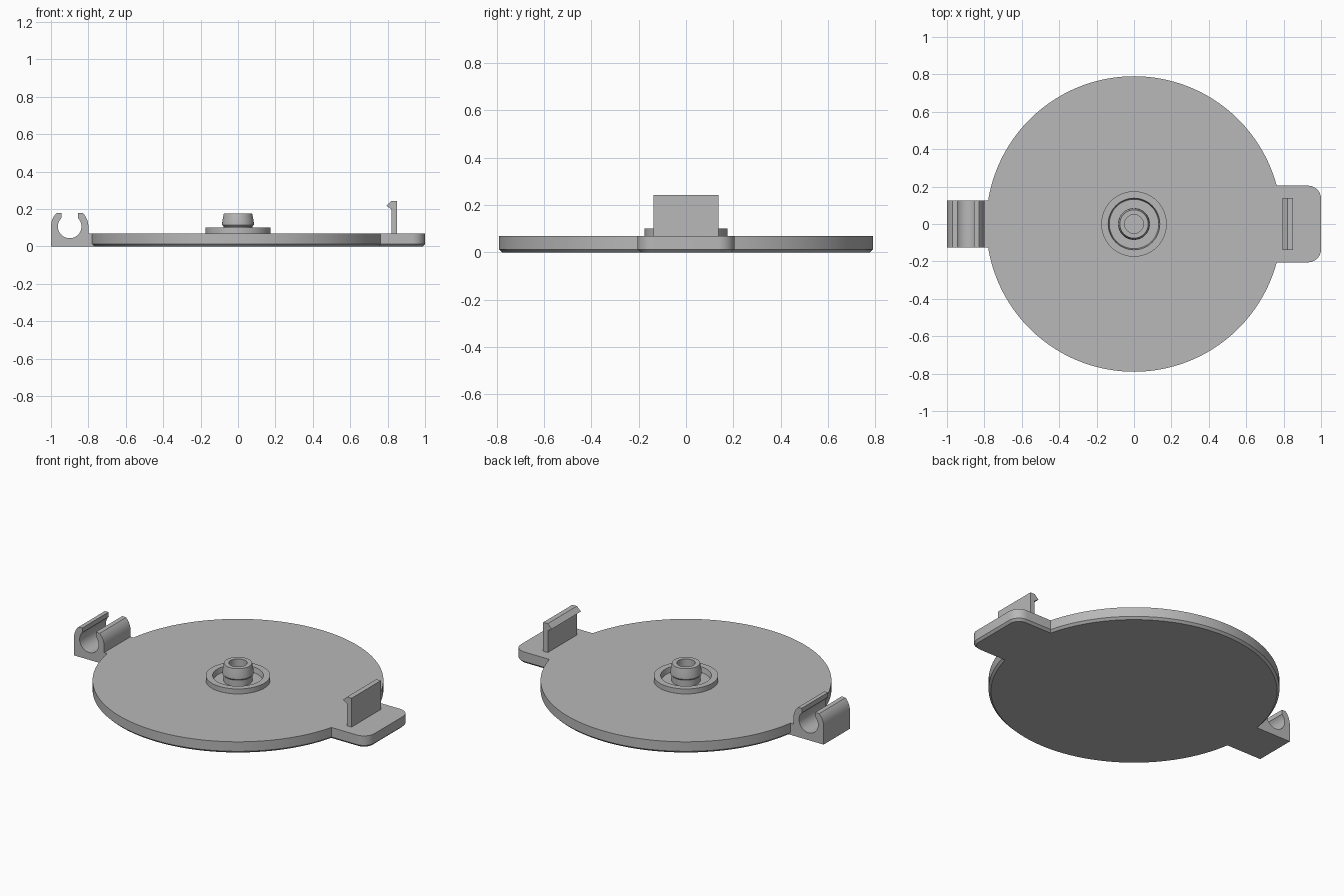
import bpy, bmesh
from math import sin, cos, pi, asin, radians

cube = bpy.data.objects.get("Cube")
if cube:
    bpy.data.objects.remove(cube, do_unlink=True)

grey = bpy.data.materials.new("plain grey")
grey.use_nodes = True
grey.diffuse_color = (0.48, 0.48, 0.48, 1)
grey.node_tree.nodes["Principled BSDF"].inputs["Base Color"].default_value = grey.diffuse_color


def arc(cx, cy, r, start, end, steps):
    """Points along an arc, angles in degrees."""
    angles = [radians(start + (end - start) * i / steps) for i in range(steps + 1)]
    return [(cx + r * cos(a), cy + r * sin(a)) for a in angles]


def finish(name, bm):
    bmesh.ops.recalc_face_normals(bm, faces=bm.faces)
    mesh = bpy.data.meshes.new(name)
    bm.to_mesh(mesh)
    bm.free()
    mesh.materials.append(grey)
    obj = bpy.data.objects.new(name, mesh)
    bpy.context.collection.objects.link(obj)
    bpy.ops.object.select_all(action='DESELECT')
    obj.select_set(True)
    bpy.context.view_layer.objects.active = obj
    bpy.ops.object.shade_smooth_by_angle(angle=radians(30))
    return obj


def extrude(name, points, offset, chamfer=0):
    """Extrude a closed outline of 3D points; optionally chamfer the first cap."""
    bm = bmesh.new()
    base = bm.faces.new([bm.verts.new(p) for p in points])
    rim = list(base.edges)
    new = bmesh.ops.extrude_face_region(bm, geom=[base], use_keep_orig=True)["geom"]
    bmesh.ops.translate(bm, vec=offset, verts=[v for v in new if isinstance(v, bmesh.types.BMVert)])
    bmesh.ops.recalc_face_normals(bm, faces=bm.faces)
    if chamfer:
        bmesh.ops.bevel(bm, geom=rim, offset=chamfer, segments=1, affect='EDGES')
    return finish(name, bm)


def across(name, profile, half_width):
    """Extrude an x-z profile symmetrically along y."""
    return extrude(name, [(x, -half_width, z) for x, z in profile], (0, 2 * half_width, 0))


def lathe(name, profile, steps=64):
    """Spin a closed r-z profile around the z axis."""
    bm = bmesh.new()
    rings = [[bm.verts.new((r * cos(2 * pi * i / steps), r * sin(2 * pi * i / steps), z))
              for r, z in profile] for i in range(steps)]
    n = len(profile)
    for i in range(steps):
        a, b = rings[i], rings[(i + 1) % steps]
        for j in range(n):
            k = (j + 1) % n
            bm.faces.new((a[j], b[j], b[k], a[k]))
    return finish(name, bm)


# Round lid with its rounded tab, chamfered underneath
radius, tab, corner, top = 0.79, 0.205, 0.07, 0.07
start = asin(tab / radius) * 180 / pi
outline = arc(0, 0, radius, start, 360 - start, 128)
outline += arc(1 - corner, -tab + corner, corner, -90, 0, 10)
outline += arc(1 - corner, tab - corner, corner, 0, 90, 10)
extrude("lid_plate", [(x, y, 0) for x, y in outline], (0, 0, top), 0.013)

# Snap latch with a hooked lip facing inward
across("latch", [(0.82, 0.06), (0.85, 0.06), (0.85, 0.243), (0.82, 0.243),
                 (0.793, 0.218), (0.82, 0.2)], 0.138)

# Open hinge clip, joined to the plate at its foot
cx, cz = -0.9, 0.107
clip = [(-1, 0), (-0.76, 0), (-0.76, top), (-0.8, top)]
clip += arc(cx, cz, 0.1, 0, 45, 8) + [(-0.855, 0.179)]
clip += arc(cx, cz, 0.063, 45, -225, 36)
clip += [(-0.945, 0.179)] + arc(cx, cz, 0.1, 135, 180, 8)
across("hinge_clip", clip, 0.125)

# Raised collar and hollow knob at the centre
lathe("collar_ring", [(0.175, 0.06), (0.175, 0.1), (0.138, 0.1), (0.13, 0.06)])
lathe("center_knob", [(0.078, 0.06), (0.078, 0.107), (0.085, 0.115), (0.084, 0.135),
                      (0.076, 0.175), (0.05, 0.175), (0.05, 0.06)])
